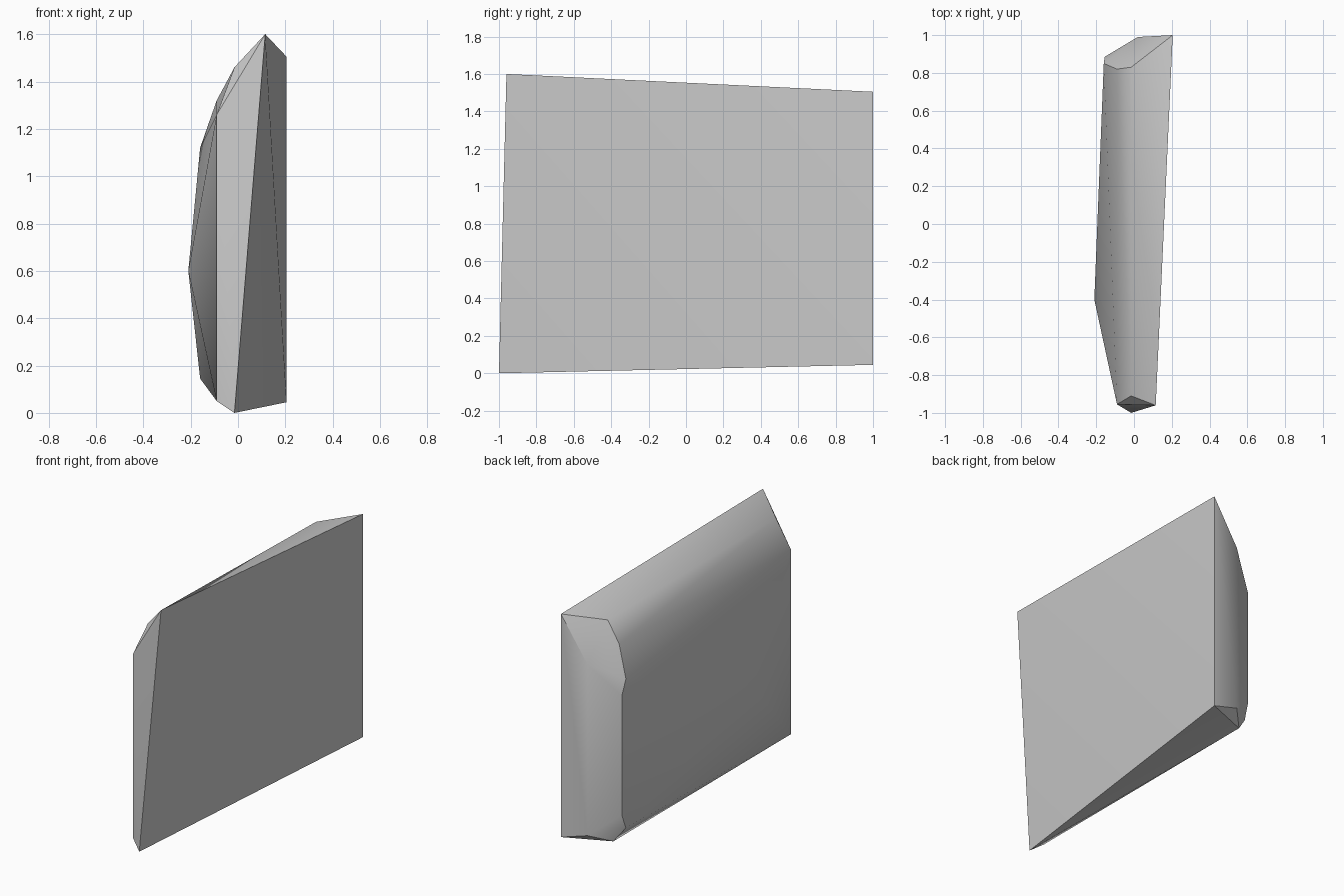
import bpy, bmesh, math

cube = bpy.data.objects.get("Cube")
if cube:
    bpy.data.objects.remove(cube, do_unlink=True)

# One plain grey stone
stone = bpy.data.materials.new("plain_grey")
stone.use_nodes = True
grey = (0.6, 0.6, 0.6, 1.0)
stone.diffuse_color = grey
stone.node_tree.nodes["Principled BSDF"].inputs["Base Color"].default_value = grey

# Corners of the flat cut side
flat_side = [(0.115, -0.96, 1.6), (0.205, 1.0, 1.505), (0.205, 1.0, 0.045), (-0.015, -1.0, 0.0)]
# Narrow front end
front_end = [(-0.015, -0.91, 1.46), (-0.09, -0.955, 1.26), (-0.09, -0.955, 0.05)]
# Rounded shoulder of the back end, top to bottom
back_end = [(-0.015, 0.83, 1.46), (-0.09, 0.82, 1.32), (-0.16, 0.85, 1.12),
            (-0.155, 0.885, 1.02), (-0.155, 0.885, 0.24), (-0.16, 0.85, 0.145),
            (-0.09, 0.88, 0.05), (0.02, 0.99, 1.22), (0.02, 0.99, 0.1)]
# Highest point of the bulging side
bulge = [(-0.21, -0.4, 0.6)]

# Faceted slab stretched over the corner points
bm = bmesh.new()
for point in flat_side + front_end + back_end + bulge:
    bm.verts.new(point)
bmesh.ops.convex_hull(bm, input=bm.verts[:])
bmesh.ops.dissolve_limit(bm, angle_limit=math.radians(0.5), verts=bm.verts[:], edges=bm.edges[:])
bmesh.ops.recalc_face_normals(bm, faces=bm.faces[:])
mesh = bpy.data.meshes.new("stone_slab")
bm.to_mesh(mesh)
bm.free()
mesh.materials.append(stone)
slab = bpy.data.objects.new("stone_slab", mesh)
bpy.context.collection.objects.link(slab)

# Soft shading on the rounded side, crisp main edges
bpy.ops.object.select_all(action="DESELECT")
slab.select_set(True)
bpy.context.view_layer.objects.active = slab
bpy.ops.object.shade_smooth_by_angle(angle=math.radians(35))
